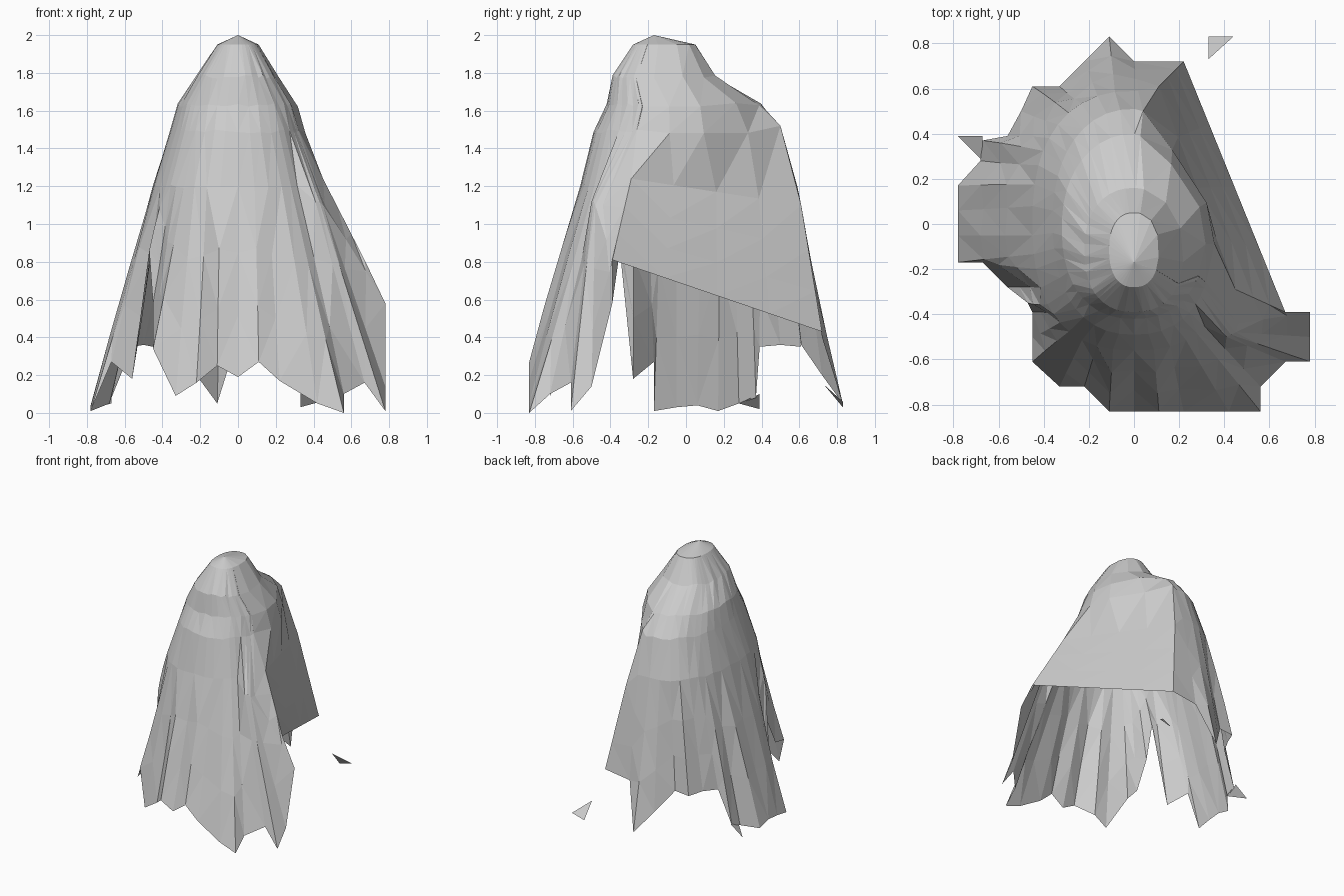
import bpy, bmesh, random
from math import copysign
from mathutils import Vector

if "Cube" in bpy.data.objects:
    bpy.data.objects.remove(bpy.data.objects["Cube"])

random.seed(4)

# Ragged hem of the cloth, going round from the left side to the right front edge
HEM = [(-.67, .37, .08), (-.68, .28, .05), (-.78, .17, .01), (-.78, .06, .04),
       (-.78, -.05, .03), (-.78, -.17, .01), (-.67, -.17, .27), (-.56, -.28, .18),
       (-.47, -.35, .86), (-.45, -.39, .58), (-.45, -.5, .36), (-.45, -.61, .34),
       (-.33, -.72, .09), (-.22, -.72, .16), (-.11, -.83, .25), (0, -.83, .19),
       (.11, -.83, .27), (.22, -.83, .17), (.42, -.83, .05), (.56, -.83, 0),
       (.56, -.72, .1), (.67, -.61, .16), (.78, -.61, .01), (.78, -.5, .14),
       (.78, -.39, .58)]
SIDE_FRONT, SIDE_BACK = (.67, -.39, .81), (.22, .72, .43)
BACK = [(0, .72, .4), (-.11, .83, .05), (-.22, .72, .2),
        (-.33, .61, .36), (-.45, .61, .35), (-.5, .5, .36), (-.56, .39, .35)]

# Upper outlines: height, half width, front y, back y,
# then the roundness of the front, back left and back right quarters
RINGS = [(1.95, .11, -.28, .05, .85, .85, .85), (1.78, .22, -.39, .16, .85, .9, 1),
         (1.63, .32, -.42, .40, .85, .95, 1.5), (1.49, .36, -.49, .51, .85, .9, 1.7),
         (1.2, .45, -.56, .59, .8, .85, 1)]
SIDE_STEPS = 4

# Hem points all round, with the straight side panel edge subdivided
first, last = Vector(SIDE_FRONT), Vector(SIDE_BACK)
side = [first.lerp(last, i / SIDE_STEPS) for i in range(SIDE_STEPS + 1)]
hem = [Vector(p) for p in HEM] + side + [Vector(p) for p in BACK]
n, ia = len(hem), len(HEM)
ib = ia + SIDE_STEPS

# Directions of the folds, evened out so that they do not cross higher up
dirs = [p.xy.normalized() for p in hem]
dirs = [(dirs[i - 1] + dirs[i] * 2 + dirs[(i + 1) % n]).normalized() for i in range(n)]
dirs[ia], dirs[ib] = Vector((.87, -.48)), Vector((.2, .98))

# Pulled-out corners of the tight side panel: (column, row) -> position
CORNERS = {(ia - 4, 4): (.41, -.50, 1.12), (ia - 3, 4): (.43, -.49, 1.12),
           (ia - 2, 4): (.45, -.48, 1.1), (ia - 1, 4): (.46, -.44, 1.1),
           (ia, 4): (.45, -.29, 1.24), (ib, 4): (.11, .61, 1.1),
           (ib, 3): (.04, .5, 1.52)}


def on_ring(ring, d):
    z, rx, y0, y1, e_front, e_left, e_right = ring
    e = e_front if d.y < 0 else e_left if d.x < 0 else e_right
    p = lambda v: copysign(abs(v) ** e, v)
    return Vector((rx * p(d.x), (y0 + y1) / 2 + (y1 - y0) / 2 * p(d.y), z))


def column(i):
    pts = [on_ring(r, dirs[i]) for r in RINGS]
    for p in pts[1:]:
        p.z += random.uniform(-.01, .01)
    for k in (3, 4):
        if (i, k) in CORNERS:
            pts[k] = Vector(CORNERS[i, k])
    fold = 0 if ia - 4 <= i <= ib else (.01, -.01)[i % 2]
    for f in (.35, .68):
        q = pts[4].lerp(hem[i], f)
        q.x *= 1 + fold
        q.y *= 1 + fold
        pts.append(q)
    return pts + [hem[i]]


# The side panel is pulled tight, so its lower rows run straight across
cols = [column(i) for i in range(n)]
for i in range(ia + 1, ib):
    for k in range(4, 8):
        cols[i][k] = cols[ia][k].lerp(cols[ib][k], (i - ia) / SIDE_STEPS)

bm = bmesh.new()
grid = [[bm.verts.new(p) for p in c] for c in cols]
apex = bm.verts.new((0, -.17, 2))
for i, c in enumerate(grid):
    d = grid[(i + 1) % n]
    bm.faces.new((apex, c[0], d[0]))
    for k in range(7):
        bm.faces.new((c[k], c[k + 1], d[k + 1], d[k]))
bmesh.ops.triangulate(bm, faces=bm.faces[:])


def add_object(name, bm):
    mesh = bpy.data.meshes.new(name)
    bm.to_mesh(mesh)
    bm.free()
    bpy.context.collection.objects.link(bpy.data.objects.new(name, mesh))


add_object("draped_cloak", bm)

# Loose scrap behind the cloak and the torn corner on its left
for name, tri in (("torn_scrap", ((.33, .73, .15), (.44, .83, .06), (.33, .83, .03))),
                  ("torn_corner", ((-.67, .28, .05), (-.67, .39, .1), (-.78, .39, .02)))):
    bm = bmesh.new()
    bm.faces.new([bm.verts.new(p) for p in tri])
    add_object(name, bm)
